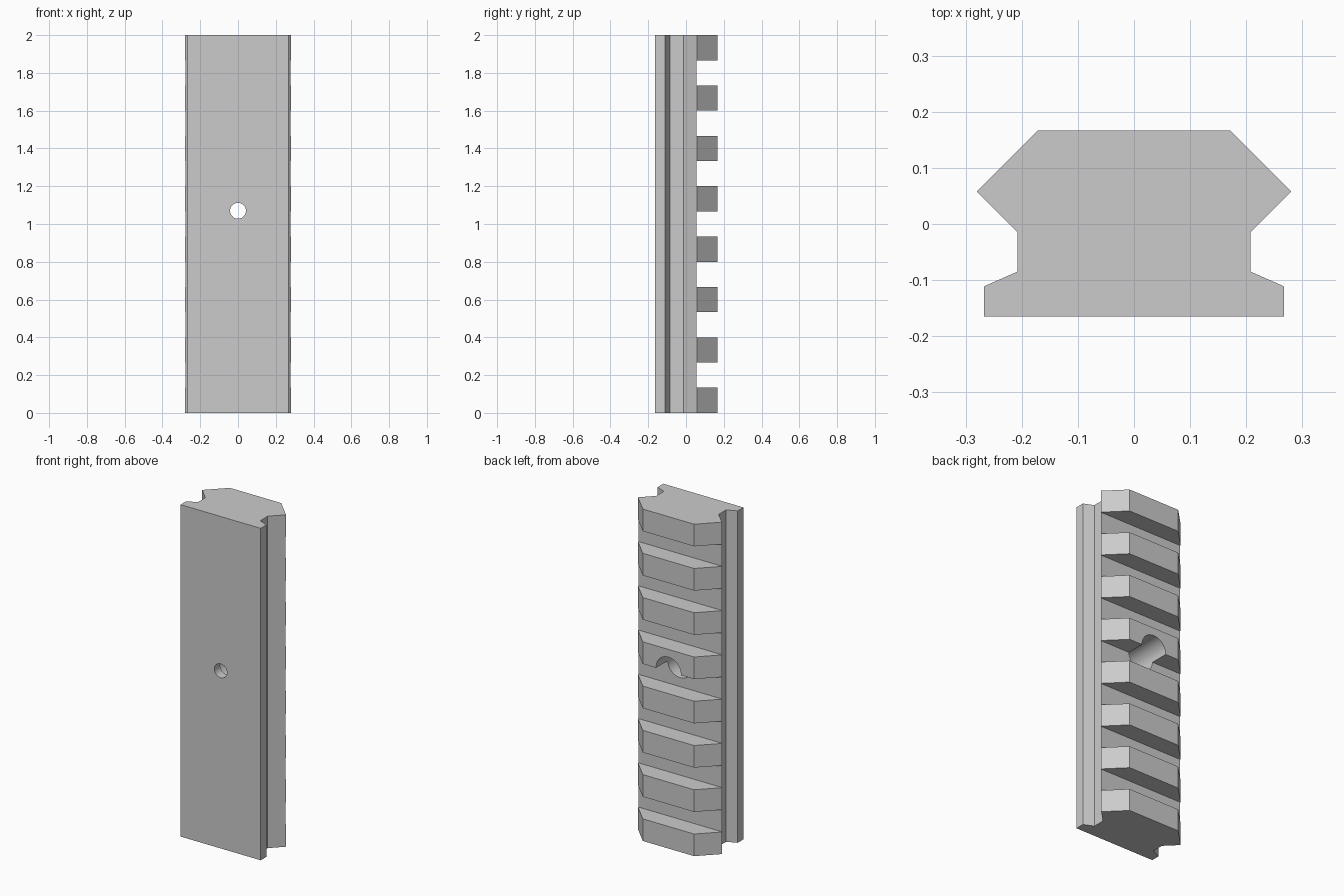
import bpy, bmesh, math
from mathutils import Matrix, Vector

cube = bpy.data.objects.get("Cube")
if cube:
    bpy.data.objects.remove(cube, do_unlink=True)

LENGTH = 2.0
UNIT = LENGTH / 15          # one tooth or one gap
SLOT_FLOOR = 0.056
HOLE_Z = 1.07

grey = bpy.data.materials.new("plain grey")
grey.use_nodes = True
colour = (0.6, 0.6, 0.6, 1)
grey.diffuse_color = colour
grey.node_tree.nodes["Principled BSDF"].inputs["Base Color"].default_value = colour


def make_object(name, bm):
    bmesh.ops.recalc_face_normals(bm, faces=bm.faces)
    mesh = bpy.data.meshes.new(name)
    bm.to_mesh(mesh)
    bm.free()
    mesh.materials.append(grey)
    obj = bpy.data.objects.new(name, mesh)
    bpy.context.collection.objects.link(obj)
    return obj


def cut(target, cutter):
    cutter.hide_render = True
    mod = target.modifiers.new("cut", 'BOOLEAN')
    mod.operation = 'DIFFERENCE'
    mod.solver = 'EXACT'
    mod.object = cutter
    bpy.context.view_layer.objects.active = target
    bpy.ops.object.modifier_apply(modifier=mod.name)
    bpy.data.objects.remove(cutter, do_unlink=True)


# Rail body: mirrored dovetail profile extruded upward
half = [(0.267, -0.165), (0.267, -0.111), (0.208, -0.085),
        (0.208, -0.014), (0.28, 0.058), (0.171, 0.167)]
outline = half + [(-x, y) for x, y in reversed(half)]
bm = bmesh.new()
base = bm.faces.new([bm.verts.new((x, y, 0)) for x, y in outline])
top = bmesh.ops.extrude_face_region(bm, geom=[base])
bmesh.ops.translate(bm, vec=(0, 0, LENGTH),
                    verts=[v for v in top["geom"] if isinstance(v, bmesh.types.BMVert)])
rail = make_object("slotted_rail", bm)

# Cross slots between the teeth
bm = bmesh.new()
for i in range(7):
    place = Matrix.Translation((0, SLOT_FLOOR + 0.1, (2 * i + 1.5) * UNIT))
    bmesh.ops.create_cube(bm, size=1, matrix=place @ Matrix.Diagonal((1, 0.2, UNIT, 1)))
cut(rail, make_object("slot_cutter", bm))


# Screw hole and its wider head recess, open to the back
def drill(name, radius, y_from, y_to):
    bm = bmesh.new()
    place = Matrix.Translation((0, (y_from + y_to) / 2, HOLE_Z)) @ Matrix.Rotation(math.pi / 2, 4, 'X')
    bmesh.ops.create_cone(bm, cap_ends=True, segments=48, radius1=radius, radius2=radius,
                          depth=y_to - y_from, matrix=place)
    cut(rail, make_object(name, bm))


drill("head_recess_cutter", 0.083, -0.11, 0.3)
drill("screw_hole_cutter", 0.042, -0.3, 0.0)

# Smooth only the round bores
bpy.ops.object.select_all(action='DESELECT')
rail.select_set(True)
bpy.context.view_layer.objects.active = rail
bpy.ops.object.shade_smooth_by_angle(angle=math.radians(20))
